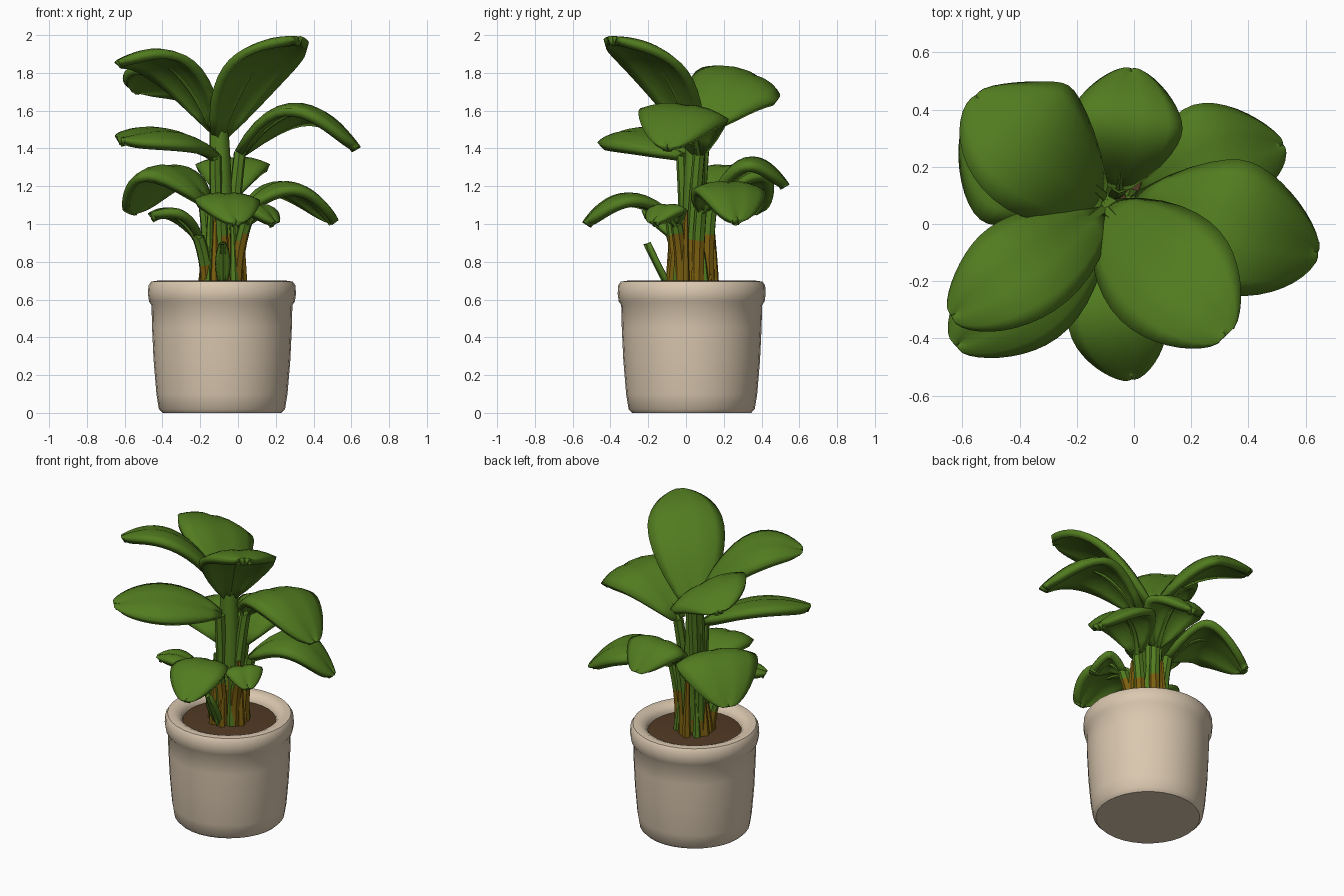
import bpy, bmesh, math, random
from mathutils import Vector, Matrix

if "Cube" in bpy.data.objects:
    bpy.data.objects.remove(bpy.data.objects["Cube"])

random.seed(4)
PX, PY = -0.085, 0.03  # pot centre


def mat(name, c):
    m = bpy.data.materials.new(name)
    m.diffuse_color = (*c, 1)
    m.use_nodes = True
    m.node_tree.nodes["Principled BSDF"].inputs["Base Color"].default_value = m.diffuse_color
    return m


GREEN = mat("leaf_green", (0.083, 0.2, 0.014))
OCHRE = mat("stem_ochre", (0.2, 0.115, 0.005))
CLAY = mat("pale_clay", (0.7, 0.575, 0.43))
SOIL = mat("dark_soil", (0.085, 0.042, 0.018))


def make(name, verts, faces, mats, angle=40):
    me = bpy.data.meshes.new(name)
    me.from_pydata([tuple(v) for v in verts], [], faces)
    bm = bmesh.new()
    bm.from_mesh(me)
    bmesh.ops.recalc_face_normals(bm, faces=bm.faces)
    bm.to_mesh(me)
    bm.free()
    ob = bpy.data.objects.new(name, me)
    bpy.context.collection.objects.link(ob)
    for m in mats:
        me.materials.append(m)
    bpy.ops.object.select_all(action='DESELECT')
    ob.select_set(True)
    bpy.context.view_layer.objects.active = ob
    bpy.ops.object.shade_smooth_by_angle(angle=math.radians(angle))
    return ob


def skin(n, rings):
    return [(i * n + j, i * n + (j + 1) % n, (i + 1) * n + (j + 1) % n, (i + 1) * n + j)
            for i in range(rings - 1) for j in range(n)]


def lathe(name, prof, m, n=32):
    vs = [(PX + r * math.cos(2 * math.pi * j / n), PY + r * math.sin(2 * math.pi * j / n), z)
          for r, z in prof for j in range(n)]
    last = (len(prof) - 1) * n
    return make(name, vs, skin(n, len(prof)) + [tuple(range(n)), tuple(range(last, last + n))], [m])


def quad(a, m, b, t):
    """Parabola through a, m (t=0.5), b."""
    c = 2 * m - (a + b) / 2
    return a * (1 - t) ** 2 + c * 2 * t * (1 - t) + b * t * t


def tube(name, pts, r0, r1, m, n=7):
    a, c, b = [Vector(p) for p in pts]
    k, vs = 9, []
    for i in range(k):
        t = i / (k - 1)
        p = quad(a, c, b, t)
        d = (quad(a, c, b, t + .01) - quad(a, c, b, t - .01)).normalized()
        u = d.cross(Vector((0.3, 1, 0))).normalized()
        v = d.cross(u)
        r = r0 + (r1 - r0) * t
        vs += [p + (u * math.cos(q) + v * math.sin(q)) * r
               for q in [2 * math.pi * j / n for j in range(n)]]
    last = (k - 1) * n
    fs = skin(n, k) + [tuple(range(n)), tuple(range(last, last + n))]
    return make(name, vs, fs, m)


def leaf(name, base, mid, tip, width, roll=0.0, cup=0.24):
    a, c, b = Vector(base), Vector(mid), Vector(tip)
    nu, nv, vs = 16, 8, []
    h = b - a
    flat = Vector((h.y, -h.x, 0)).normalized()
    for i in range(nu + 1):
        t = math.sin(math.pi / 2 * i / nu)  # rings crowd toward the rounded tip
        p = quad(a, c, b, t)
        d = (quad(a, c, b, t + .01) - quad(a, c, b, t - .01)).normalized()
        side = Matrix.Rotation(roll, 3, d) @ flat
        if (side.z > 0) != (roll > 0):
            side = Matrix.Rotation(-roll, 3, d) @ flat
        nor = side.cross(d).normalized()
        if nor.z < 0:
            nor = -nor
        # blade outline: channelled neck, rounded tip
        full = math.sin(math.pi * t ** 1.12) ** 0.5 if 0 < t < .999 else 0
        w = max(0.17 if t < .5 else 0.13, full) * width / 2
        for j in range(nv + 1):
            s = 2 * j / nv - 1
            vs.append(p + side * s * w + nor * (-cup * s * s * w - 0.012 * (1 - abs(s)) ** 4))
    q = nv + 1
    fs = [(i * q + j, i * q + j + 1, (i + 1) * q + j + 1, (i + 1) * q + j)
          for i in range(nu) for j in range(nv)]
    ob = make(name, vs, fs, [GREEN], 60)
    so = ob.modifiers.new("thickness", 'SOLIDIFY')
    so.thickness = 0.045 if width > .1 else 0.03
    so.offset = 0
    return ob


# Pot with rolled rim, and soil
lathe("pot", [(.315, 0), (.334, .02), (.347, .1), (.362, .28), (.370, .45), (.373, .57), (.386, .59),
              (.392, .63), (.389, .675), (.375, .695), (.34, .7), (.305, .685), (.285, .66), (.28, .62)], CLAY)
lathe("soil", [(.29, .6), (.29, .645), (.2, .655), (.08, .66)], SOIL)

# Leaves: name, base, middle, tip, width, roll
LEAVES = [
    ("leaf_top_right", (-.10, .05, 1.46), (.09, -.14, 1.86), (.32, -.39, 1.975), .45, .05),
    ("leaf_top_left", (-.12, .04, 1.5), (-.36, -.13, 1.86), (-.63, -.32, 1.85), .36, -.2),
    ("leaf_top_back", (-.12, .1, 1.5), (-.32, .27, 1.77), (-.55, .44, 1.71), .49, -.35),
    ("leaf_mid_right", (.01, .07, 1.38), (.32, .0, 1.62), (.63, -.10, 1.40), .46, .12),
    ("leaf_mid_left", (-.12, -.02, 1.36), (-.35, -.23, 1.48), (-.62, -.42, 1.44), .37, .22),
    ("leaf_low_right", (.04, .08, 1.08), (.26, .23, 1.21), (.51, .27, 1.01), .37, 0),
    ("leaf_low_left", (-.18, .1, 1.12), (-.38, .22, 1.3), (-.57, .37, 1.06), .50, 0),
    ("leaf_low_back", (-.05, .14, 1.13), (-.03, .33, 1.34), (-.01, .53, 1.2), .38, 0),
    ("leaf_low_front", (-.09, -.08, 1.04), (-.06, -.32, 1.15), (-.01, -.53, 1.0), .33, 0),
    ("leaf_small_left", (-.21, -.07, .93), (-.32, -.13, 1.06), (-.46, -.18, 1.04), .18, 0),
    ("leaf_small_right", (.04, -.05, 1.0), (.11, -.1, 1.09), (.19, -.17, 1.0), .22, 0),
    ("leaf_shoot", (-.08, -.08, .66), (-.08, -.14, .78), (-.08, -.2, .9), .07, 0),
]
for nm, a, m, b, w, roll in LEAVES:
    leaf(nm, a, m, b, w, roll)
    if nm == "leaf_shoot":
        continue
    # Stalk from the soil to the leaf neck
    va, vm, vb = Vector(a), Vector(m), Vector(b)
    out = Vector((b[0] - PX, b[1] - PY, 0)).normalized()
    high = a[2] > 1.3
    root = Vector((PX, PY, .64)) + out * (.05 if high else .095)
    mid = (root + va) / 2 + (Vector((PX, PY, 0)) - Vector((va.x, va.y, 0))) * .12
    st = tube(nm.replace("leaf", "stalk"), (root, mid, va), .034, .033, [GREEN, OCHRE])
    for f in st.data.polygons:  # stalk bases turn ochre, higher on the right
        f.material_index = int(f.center.z < (.93 if f.center.x > -.08 else .78))
    # Rib under the blade
    low = Vector((0, 0, .03))
    tube(nm.replace("leaf", "rib"), (va - low * .3, quad(va, vm, vb, .25) - low, quad(va, vm, vb, .5) - low),
         .03, .012, [GREEN])

# Central stem and dry sheaths around it
tube("central_stem", ((PX, PY, .64), (PX, .04, 1.05), (-.1, .05, 1.5)), .07, .05, [GREEN], 9)
for i in range(12):
    q = i * 2 * math.pi / 12 + .2
    c, s = math.cos(q), math.sin(q)
    r = random.uniform(.09, .125)
    z = random.uniform(.8, 1.12)
    tube("sheath_%d" % (i + 1), ((PX + r * c, PY + r * s, .64), (PX + r * .95 * c, PY + r * .95 * s, (.64 + z) / 2),
         (PX + r * .85 * c, PY + r * .85 * s, z)), .028, .012, [GREEN if i % 3 == 1 else OCHRE], 6)
